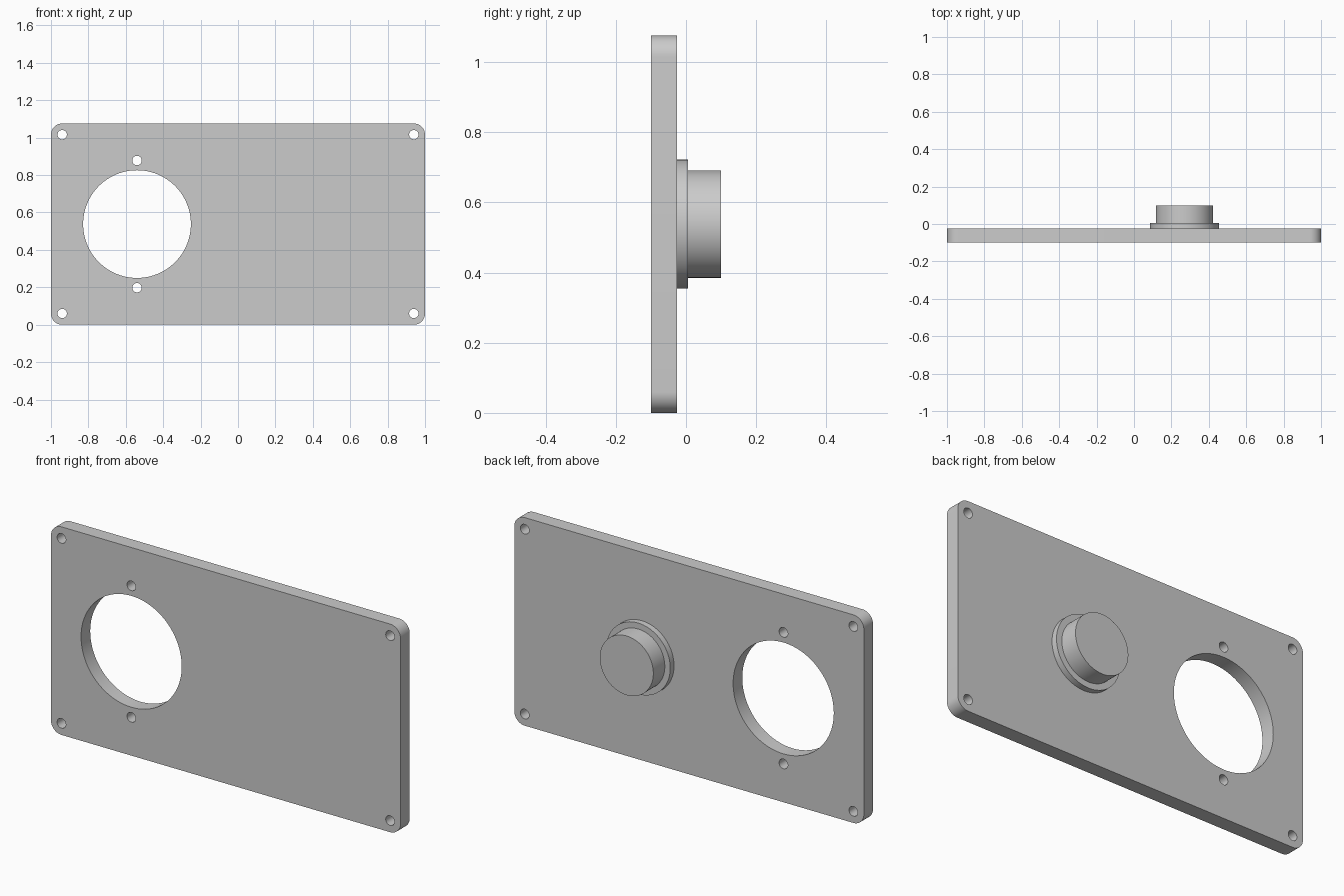
import bpy
import bmesh
from math import sin, cos, pi, radians
from mathutils import Vector

cube = bpy.data.objects.get("Cube")
if cube:
    bpy.data.objects.remove(cube, do_unlink=True)

grey = bpy.data.materials.new("plain grey")
grey.use_nodes = True
grey.diffuse_color = (0.6, 0.6, 0.6, 1)
grey.node_tree.nodes["Principled BSDF"].inputs["Base Color"].default_value = grey.diffuse_color

HEIGHT = 1.076
MID = HEIGHT / 2
FRONT, BACK = -0.1, -0.025
CORNER = 0.06


def arc(x, z, radius, start, end, steps):
    """Points along an arc in the XZ plane."""
    angles = [start + (end - start) * i / steps for i in range(steps + 1)]
    return [(x + radius * cos(a), z + radius * sin(a)) for a in angles]


def circle(x, z, radius, steps=64):
    return arc(x, z, radius, 0, 2 * pi, steps)[:-1]


def extrude_outline(name, loops, y0, y1):
    """Fill an outline (with optional holes) and extrude it along y."""
    bm = bmesh.new()
    for loop in loops:
        verts = [bm.verts.new((x, y0, z)) for x, z in loop]
        for i, v in enumerate(verts):
            bm.edges.new((v, verts[(i + 1) % len(verts)]))
    if len(loops) == 1:
        bm.faces.new(list(bm.verts))
    else:
        bmesh.ops.triangle_fill(bm, edges=bm.edges[:], use_beauty=True,
                                use_dissolve=False, normal=Vector((0, -1, 0)))
    result = bmesh.ops.extrude_face_region(bm, geom=bm.faces[:], use_keep_orig=True)
    moved = [g for g in result["geom"] if isinstance(g, bmesh.types.BMVert)]
    bmesh.ops.translate(bm, verts=moved, vec=(0, y1 - y0, 0))
    bmesh.ops.recalc_face_normals(bm, faces=bm.faces[:])
    mesh = bpy.data.meshes.new(name)
    bm.to_mesh(mesh)
    bm.free()
    mesh.materials.append(grey)
    obj = bpy.data.objects.new(name, mesh)
    bpy.context.collection.objects.link(obj)
    bpy.ops.object.select_all(action="DESELECT")
    obj.select_set(True)
    bpy.context.view_layer.objects.active = obj
    bpy.ops.object.shade_smooth_by_angle(angle=radians(30))
    return obj


# Rounded rectangular outline of the plate
outline = []
for i, (sx, sz) in enumerate([(1, 1), (-1, 1), (-1, -1), (1, -1)]):
    outline += arc(sx * (1 - CORNER), MID + sz * (MID - CORNER), CORNER,
                   i * pi / 2, (i + 1) * pi / 2, 12)

# Large opening, its two screw holes and the four corner holes
OPENING_X = -0.54
holes = [circle(OPENING_X, MID, 0.288, 96)]
for side in (-1, 1):
    holes.append(circle(OPENING_X, MID + side * 0.34, 0.025, 32))
    for sx in (-1, 1):
        holes.append(circle(sx * 0.94, MID + side * 0.478, 0.025, 32))
extrude_outline("plate", [outline] + holes, FRONT, BACK)

# Stepped round boss on the back
BOSS_X = 0.27
extrude_outline("boss_flange", [circle(BOSS_X, MID, 0.184, 96)], BACK, 0.006)
extrude_outline("boss_plug", [circle(BOSS_X, MID, 0.153, 96)], 0.006, 0.1)
